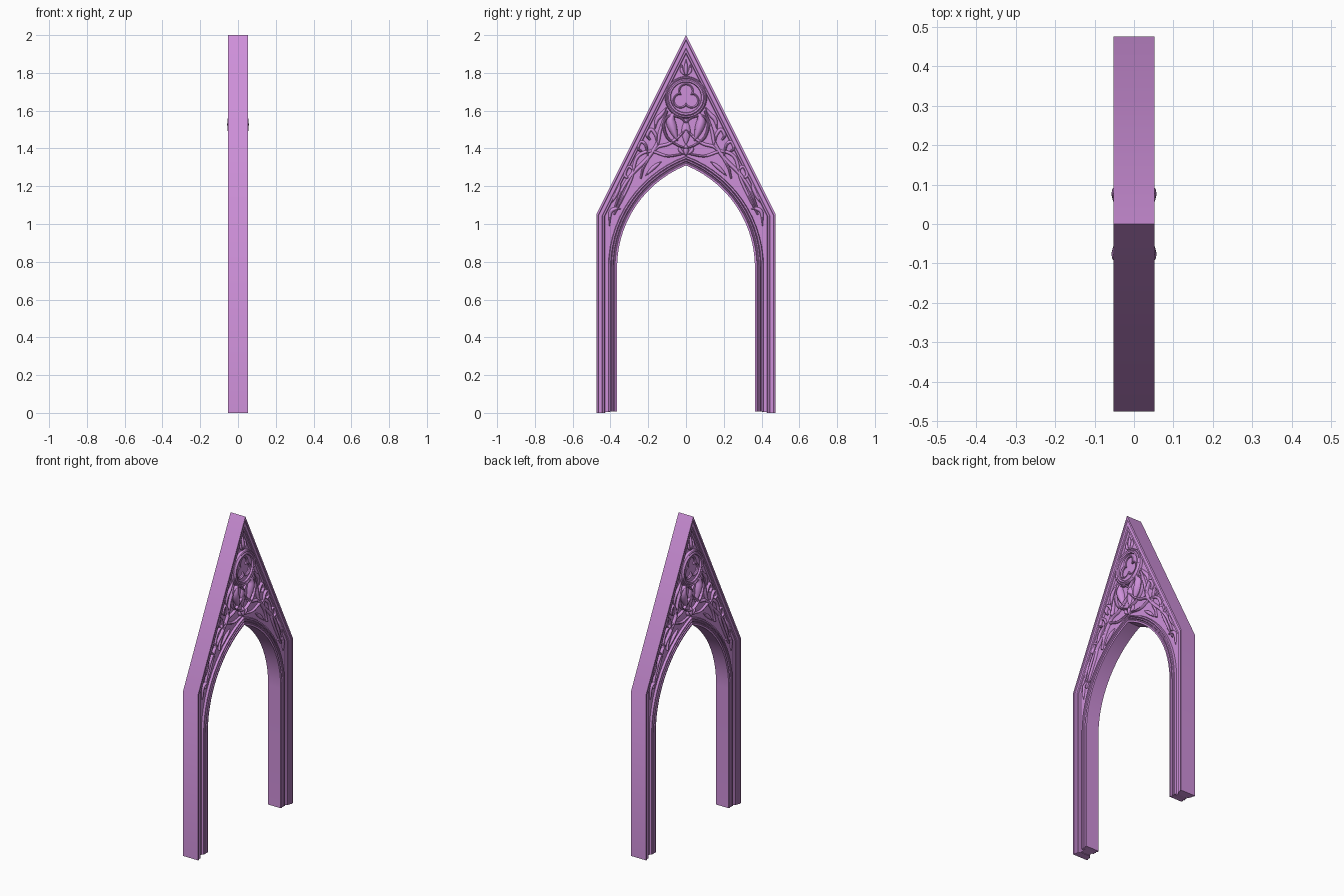
import bpy, bmesh, math
from mathutils import Vector

if "Cube" in bpy.data.objects:
    bpy.data.objects.remove(bpy.data.objects["Cube"])

mat = bpy.data.materials.new("violet_stone")
mat.diffuse_color = (0.62, 0.28, 0.70, 1)
mat.use_nodes = True
mat.node_tree.nodes["Principled BSDF"].inputs["Base Color"].default_value = mat.diffuse_color
FLOOR = 0.030          # half depth of the recessed panel


def finish(name, bm, angle=30):
    bmesh.ops.recalc_face_normals(bm, faces=bm.faces)
    me = bpy.data.meshes.new(name)
    bm.to_mesh(me)
    bm.free()
    me.materials.append(mat)
    me.shade_smooth()
    me.set_sharp_from_angle(angle=math.radians(angle))
    ob = bpy.data.objects.new(name, me)
    bpy.context.collection.objects.link(ob)
    return ob


def loft(bm, grid, close_u=False, close_v=False, caps=False):
    """Skin a grid of points; u runs over rows, v along each row."""
    vs = [[bm.verts.new(p) for p in row] for row in grid]
    nu, nv = len(vs), len(vs[0])
    for i in range(nu if close_u else nu - 1):
        for j in range(nv if close_v else nv - 1):
            a, b = vs[i], vs[(i + 1) % nu]
            k = (j + 1) % nv
            bm.faces.new((a[j], a[k], b[k], b[j]))
    if caps:
        bm.faces.new(vs[0])
        bm.faces.new(vs[-1])


def both_sides(half):
    return half + [(-y, z) for y, z in reversed(half[:-1])]


def gable(d):
    """Outer outline, moved inward by d."""
    return both_sides([(0.475 - d, 0), (0.475 - d, 1.05 - 0.236 * d),
                       (0, 2 - 2.236 * d)])


def arch(d, n=14):
    """Pointed opening, moved outward by d."""
    r, c = 0.582 + d, 0.217
    end = math.acos(c / r)
    arc = [(r * math.cos(end * i / n) - c, 0.77 + r * math.sin(end * i / n))
           for i in range(n)]
    top = (0, 0.77 + math.sqrt(r * r - c * c))
    return both_sides([(0.365 + d, 0.008)] + arc + [top])


def moulding(name, path, half):
    """Sweep a front-to-back symmetric profile of (offset, half depth)."""
    prof = half + [(d, -x) for d, x in reversed(half)]
    loops = [[(x, y, z) for y, z in path(d)] for d, x in prof]
    bm = bmesh.new()
    loft(bm, list(zip(*loops)), close_v=True, caps=True)
    finish(name, bm)


# recessed core panel including both legs
bm = bmesh.new()
outline = gable(0.02) + arch(0.02)[::-1]
face = bm.faces.new([bm.verts.new((-FLOOR, y, z)) for y, z in outline])
ext = bmesh.ops.extrude_face_region(bm, geom=[face])
bmesh.ops.translate(bm, vec=(2 * FLOOR, 0, 0),
                    verts=[v for v in ext["geom"] if isinstance(v, bmesh.types.BMVert)])
bmesh.ops.triangulate(bm, faces=[f for f in bm.faces if len(f.verts) > 4])
finish("core_panel", bm)

# outer gable frame and inner arch mouldings
moulding("gable_frame", gable,
         [(0, 0.052), (0.010, 0.052), (0.013, 0.047), (0.030, 0.047),
          (0.033, 0.041), (0.041, 0.041), (0.046, 0.027)])
moulding("arch_moulding", arch,
         [(0, 0.044), (0.011, 0.046), (0.014, 0.038), (0.018, 0.038),
          (0.022, 0.046), (0.028, 0.046), (0.031, 0.038), (0.035, 0.044),
          (0.043, 0.044), (0.047, 0.027)])


# round window with trefoil opening
def polar(radius, x, n=72):
    pts = []
    for i in range(n):
        a = 2 * math.pi * i / n
        r = radius(a) if callable(radius) else radius
        pts.append((x, r * math.sin(a), 1.67 + r * math.cos(a)))
    return pts


def trefoil(grow):
    def radius(a):
        third = 2 * math.pi / 3
        d = (a + third / 2) % third - third / 2
        c, r = 0.034, 0.031 + grow
        return c * math.cos(d) + math.sqrt(r * r - (c * math.sin(d)) ** 2)
    return radius


bm = bmesh.new()
for s in (1, -1):
    loft(bm, [polar(r, s * x) for r, x in (
        (trefoil(0), 0.028), (trefoil(0), 0.038), (trefoil(0.006), 0.044),
        (trefoil(0.010), 0.040), (0.080, 0.040), (0.083, 0.050),
        (0.092, 0.052), (0.098, 0.046), (0.104, 0.050), (0.109, 0.046),
        (0.112, 0.027))], close_v=True)
finish("trefoil_window", bm)


# carved tracery strands: a smooth path with a ridged, tapering section
def smooth_path(pts, steps=7):
    p = [Vector(q) for q in pts]
    p = [2 * p[0] - p[1]] + p + [2 * p[-1] - p[-2]]
    out = []
    for a, b, c, d in zip(p, p[1:], p[2:], p[3:]):
        for i in range(steps):
            t = i / steps
            out.append(0.5 * (2 * b + (c - a) * t + (2 * a - 5 * b + 4 * c - d) * t * t
                              + (3 * b - a - 3 * c + d) * t ** 3))
    return out + [p[-2]]


def strand(name, pts, width=0.010, top=0.045, leaf=False):
    path = smooth_path(pts)
    n = len(path) - 1
    on_axis = all(y == 0 for y, z in pts)
    bm = bmesh.new()
    for s in (1, -1):
        for m in ((1,) if on_axis else (1, -1)):
            rows = []
            for i, p in enumerate(path):
                tan = (path[min(i + 1, n)] - path[max(i - 1, 0)]).normalized()
                nor = Vector((-tan.y, tan.x))
                bell = math.sin(math.pi * i / n)
                w = width * (0.12 + 0.88 * bell if leaf else 0.55 + 0.45 * bell)
                h = top - FLOOR
                h *= 0.3 + 0.7 * bell ** 0.6 if leaf else 1
                row = []
                for k, f in ((-1, -0.1), (-0.85, 0.5), (-0.4, 0.92), (0, 1),
                             (0.4, 0.92), (0.85, 0.5), (1, -0.1)):
                    q = p + nor * w * k
                    row.append((s * (FLOOR + h * f), m * q.x, q.y))
                rows.append(row)
            loft(bm, rows, close_v=True, caps=True)
    finish(name, bm, 40)


strand("main_stem", [(0.10, 1.60), (0.135, 1.50), (0.155, 1.42), (0.21, 1.34),
                     (0.28, 1.27), (0.335, 1.19), (0.375, 1.09)], 0.011)
strand("crossing_stem", [(0.02, 1.37), (0.10, 1.36), (0.19, 1.385), (0.26, 1.35),
                         (0.29, 1.24), (0.335, 1.14), (0.38, 1.05)], 0.009, 0.043)
strand("heart_outline", [(0, 1.535), (0.035, 1.565), (0.09, 1.57), (0.118, 1.53),
                         (0.10, 1.46), (0.05, 1.42), (0, 1.40)], 0.008, 0.047)
strand("heart_leaf", [(0.045, 1.44), (0.068, 1.50), (0.08, 1.55), (0.06, 1.595)],
       0.026, 0.057, True)
strand("centre_cross", [(0, 1.50), (0.03, 1.47), (0.09, 1.425), (0.16, 1.40),
                        (0.22, 1.31), (0.24, 1.24)], 0.009, 0.044)
strand("centre_kite", [(0, 1.42), (0, 1.49), (0, 1.56)], 0.024, 0.042, True)
strand("upper_curl", [(0.15, 1.42), (0.16, 1.47), (0.185, 1.50), (0.205, 1.47),
                      (0.19, 1.445)], 0.010, 0.046)
strand("middle_curl", [(0.20, 1.36), (0.215, 1.42), (0.24, 1.435), (0.255, 1.40),
                       (0.235, 1.385)], 0.009, 0.045)
strand("lower_curl", [(0.27, 1.28), (0.305, 1.305), (0.325, 1.26), (0.30, 1.24)],
       0.010, 0.044)
strand("inner_leaf", [(0.13, 1.33), (0.17, 1.30), (0.215, 1.255)], 0.011, 0.044, True)
strand("haunch_leaf", [(0.345, 1.22), (0.365, 1.17), (0.395, 1.11)], 0.012, 0.045, True)
strand("foot_leaf", [(0.345, 1.08), (0.375, 1.08), (0.40, 1.06), (0.405, 0.99)],
       0.011, 0.045, True)
strand("side_leaf", [(0.10, 1.62), (0.13, 1.58), (0.155, 1.55), (0.165, 1.50)],
       0.012, 0.045, True)
strand("base_bud", [(0, 1.36), (0, 1.39), (0, 1.425)], 0.014, 0.046, True)
strand("base_petal", [(0.005, 1.365), (0.03, 1.39), (0.035, 1.415)], 0.010, 0.045, True)
strand("top_bud", [(0, 1.78), (0, 1.82), (0, 1.87)], 0.011, 0.044, True)
strand("top_petal", [(0.004, 1.785), (0.022, 1.81), (0.022, 1.845)], 0.009, 0.043, True)
